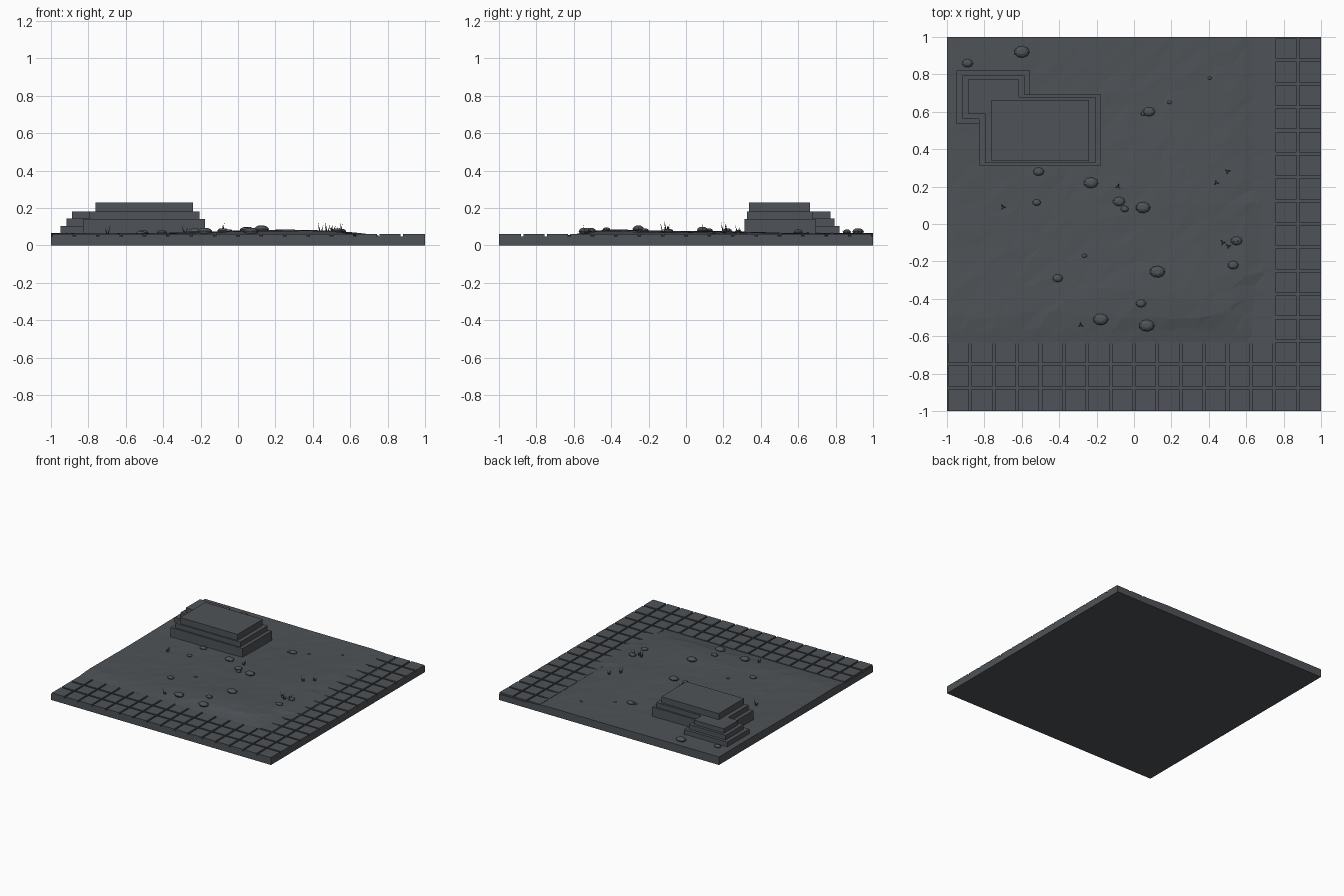
import bpy, bmesh, math, random
from mathutils import Matrix

if "Cube" in bpy.data.objects:
    bpy.data.objects.remove(bpy.data.objects["Cube"])

random.seed(4)
mat = bpy.data.materials.new("dark slate grey")
mat.diffuse_color = (0.078, 0.086, 0.095, 1)
mat.use_nodes = True
mat.node_tree.nodes["Principled BSDF"].inputs["Base Color"].default_value = mat.diffuse_color


def finish(bm, name):
    bmesh.ops.recalc_face_normals(bm, faces=bm.faces)
    me = bpy.data.meshes.new(name)
    bm.to_mesh(me)
    bm.free()
    me.materials.append(mat)
    ob = bpy.data.objects.new(name, me)
    bpy.context.collection.objects.link(ob)
    return ob


def box(bm, x0, x1, y0, y1, z0, z1):
    m = Matrix.Translation(((x0 + x1) / 2, (y0 + y1) / 2, (z0 + z1) / 2))
    m = m @ Matrix.Diagonal((x1 - x0, y1 - y0, z1 - z0, 1))
    bmesh.ops.create_cube(bm, size=1, matrix=m)


# base slab
bm = bmesh.new()
box(bm, -1, 1, -1, 1, 0, 0.048)
finish(bm, "base_slab")

# paving tiles: three rows along the front and three columns on the right
bm = bmesh.new()
for i in range(16):
    for j in range(16):
        if i >= 13 or j < 3:
            x, y = -1 + i * 0.125, -1 + j * 0.125
            box(bm, x + 0.007, x + 0.118, y + 0.007, y + 0.118, 0.04, 0.06)
# outer row sits flush with the slab edge
for v in bm.verts:
    if v.co.y < -0.99:
        v.co.y = -1
    if v.co.x > 0.98:
        v.co.x = 1
finish(bm, "paving_tiles")


# uneven ground sloping down over the inner tiles
def ground(x, y):
    h = 0.064 + 0.003 * math.sin(3 * x + 1) * math.cos(4 * y)
    h += 0.018 * math.exp(-((y + 0.4) / 0.2) ** 2 - ((x - 0.25) / 0.42) ** 2)
    h += 0.010 * math.exp(-((y - 0.1) / 0.45) ** 2 - ((x - 0.2) / 0.4) ** 2)
    edge_x = 0.75 if -0.3 < y < 0.12 else 0.69
    d = min((edge_x - x) / 0.15, (y + 0.635) / 0.12)
    return 0.054 + (h - 0.054) * max(0, min(1, d))


N = 22
bm = bmesh.new()
rows = []
for j in range(N + 1):
    row = []
    for i in range(N + 1):
        x, y = -1 + 1.75 * i / N, -0.64 + 1.64 * j / N
        inner = 0 < i < N and 0 < j < N
        if inner:
            x += random.uniform(-0.02, 0.02)
            y += random.uniform(-0.02, 0.02)
        z = ground(x, y) + (random.uniform(-0.0015, 0.0015) if inner else 0)
        row.append(bm.verts.new((x, y, z)))
    rows.append(row)
for j in range(N):
    for i in range(N):
        a, b, c, d = rows[j][i], rows[j][i + 1], rows[j + 1][i + 1], rows[j + 1][i]
        bm.faces.new((a, b, c))
        bm.faces.new((a, c, d))
rim = [e for e in bm.edges if e.is_boundary]
ext = bmesh.ops.extrude_edge_only(bm, edges=rim)["geom"]
for v in ext:
    if isinstance(v, bmesh.types.BMVert):
        v.co.z = 0.03
finish(bm, "uneven_ground")

# stepped platforms, each layer x0, x1, y0, y1, top
steps = {
    "large_platform": [(-0.83, -0.177, 0.312, 0.692, 0.14),
                       (-0.797, -0.207, 0.325, 0.68, 0.18),
                       (-0.763, -0.24, 0.337, 0.664, 0.23)],
    "small_platform": [(-0.95, -0.557, 0.535, 0.82, 0.105),
                       (-0.917, -0.585, 0.562, 0.795, 0.143),
                       (-0.887, -0.615, 0.59, 0.773, 0.18)],
}
for name, layers in steps.items():
    bm = bmesh.new()
    z = 0.04
    for x0, x1, y0, y1, top in layers:
        box(bm, x0, x1, y0, y1, z, top)
        z = top
    finish(bm, name)

# flat rocks: x, y, radius
rocks = [(-.89, .86, .03), (-.6, .92, .042), (.405, .78, .011), (.19, .65, .012),
         (.08, .6, .033), (.05, .59, .015), (-.51, .28, .03), (-.52, .115, .023),
         (-.23, .22, .039), (-.08, .12, .033), (-.05, .08, .022), (.048, .088, .04),
         (-.265, -.17, .014), (-.408, -.29, .028), (.548, -.09, .031),
         (.53, -.22, .03), (.125, -.255, .042), (.037, -.425, .028),
         (-.178, -.51, .041), (.068, -.543, .042)]
bm = bmesh.new()
for x, y, r in rocks:
    z = ground(x, y)
    rings = []
    for k, h in ((0.8, -0.006), (1, 0.2 * r), (0.75, 0.45 * r), (0.4, 0.6 * r)):
        rings.append([bm.verts.new((x + r * k * math.cos(t * math.tau / 9),
                                    y + 0.75 * r * k * math.sin(t * math.tau / 9), z + h))
                      for t in range(9)])
    for lo, hi in zip(rings, rings[1:]):
        for t in range(9):
            u = (t + 1) % 9
            bm.faces.new((lo[t], lo[u], hi[u], hi[t]))
    bm.faces.new(rings[-1])
    bm.faces.new(rings[0][::-1])
finish(bm, "flat_rocks")

# grass tufts made of thin leaning blades
tufts = [(.475, -.1, .062), (.505, -.12, .055), (.545, -.1, .068), (.44, .22, .058),
         (-.085, .2, .06), (-.7, .09, .055), (-.285, -.54, .05), (.5, .28, .045)]
bm = bmesh.new()
for x, y, h in tufts:
    z = ground(x, y) - 0.004
    for b in range(3):
        a = b * math.tau / 3 + x * 9
        ca, sa = math.cos(a), math.sin(a)
        hb = h * (1 - 0.25 * b)
        base = [bm.verts.new((x + ca * 0.004 + 0.005 * math.cos(a + t * math.tau / 3),
                              y + sa * 0.004 + 0.005 * math.sin(a + t * math.tau / 3), z))
                for t in range(3)]
        tip = bm.verts.new((x + ca * 0.018, y + sa * 0.018, z + hb))
        bm.faces.new(base[::-1])
        for t in range(3):
            bm.faces.new((base[t], base[(t + 1) % 3], tip))
finish(bm, "grass_tufts")
